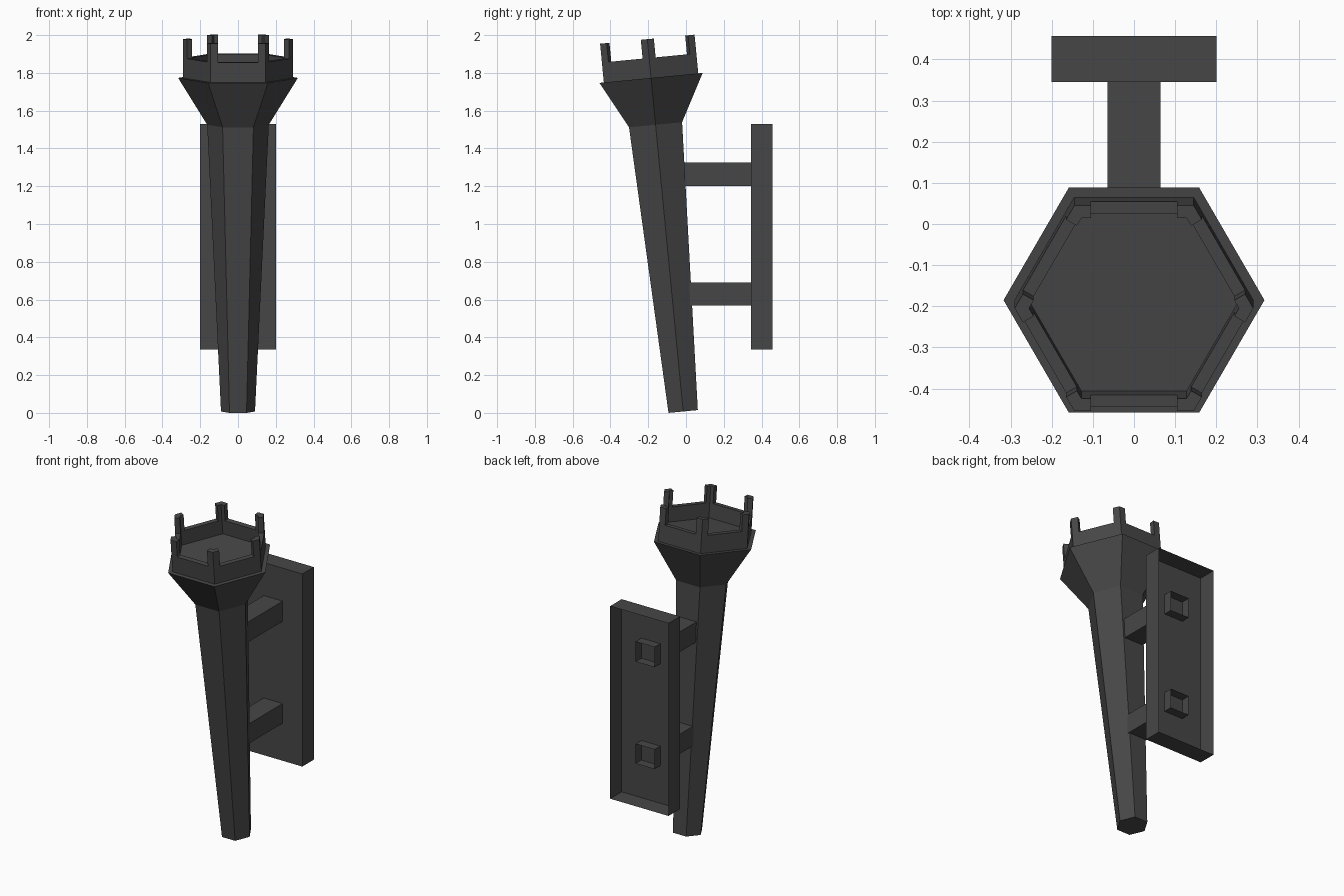
import bpy, bmesh, math
from mathutils import Matrix, Vector

cube = bpy.data.objects.get("Cube")
if cube:
    bpy.data.objects.remove(cube, do_unlink=True)

iron = bpy.data.materials.new("dark iron")
iron.use_nodes = True
colour = (0.062, 0.062, 0.062, 1)
iron.diffuse_color = colour
iron.node_tree.nodes["Principled BSDF"].inputs["Base Color"].default_value = colour

# The torch leans forward, away from the wall
LEAN = Matrix.Translation((0, -0.015, 0.0075)) @ Matrix.Rotation(math.radians(5.5), 4, "X")
RIM, INNER = 0.29, 0.255


def finish(name, bm, matrix=Matrix()):
    bmesh.ops.recalc_face_normals(bm, faces=bm.faces)
    bm.transform(matrix)
    mesh = bpy.data.meshes.new(name)
    bm.to_mesh(mesh)
    bm.free()
    mesh.materials.append(iron)
    obj = bpy.data.objects.new(name, mesh)
    bpy.context.collection.objects.link(obj)
    return obj


def corner(i, radius, z=0.0):
    a = i * math.tau / 6
    return Vector((radius * math.cos(a), radius * math.sin(a), z))


# Six-sided body: shaft, flare, ledge, rim wall and bowl floor
def torch_body():
    profile = [(0.09, 0), (0.163, 1.525), (0.317, 1.774), (RIM, 1.774),
               (RIM, 1.88), (INNER, 1.88), (INNER, 1.79)]
    bm = bmesh.new()
    rings = [[bm.verts.new(corner(i, r, z)) for i in range(6)] for r, z in profile]
    for low, high in zip(rings, rings[1:]):
        for i in range(6):
            j = (i + 1) % 6
            bm.faces.new((low[i], low[j], high[j], high[i]))
    bm.faces.new(rings[0])
    bm.faces.new(rings[-1])
    finish("torch_body", bm, LEAN)


# Angled prong wrapped round each corner of the rim
def prong(i, leg=0.04, bottom=1.88, top=1.98):
    outer, inner = corner(i, RIM), corner(i, INNER)
    wall = (RIM - INNER) * math.cos(math.pi / 6)
    ends = []
    for side in (-1, 1):
        along = (corner(i + side, RIM) - outer).normalized()
        inward = -(corner(i, 1) + corner(i + side, 1)).normalized()
        tip = outer + along * leg
        ends.append((tip, tip + inward * wall))
    (a, a_in), (b, b_in) = ends
    bm = bmesh.new()
    face = bm.faces.new([bm.verts.new(p) for p in (outer, b, b_in, inner, a_in, a)])
    solid = bmesh.ops.extrude_face_region(bm, geom=[face])
    new_verts = [v for v in solid["geom"] if isinstance(v, bmesh.types.BMVert)]
    bmesh.ops.translate(bm, verts=new_verts, vec=(0, 0, top - bottom))
    bmesh.ops.translate(bm, verts=bm.verts, vec=(0, 0, bottom))
    finish(f"rim_prong_{i + 1}", bm, LEAN)


# Box left open on the side towards the wall
def open_box(name, half_x, y0, y1, z0, z1):
    bm = bmesh.new()
    bmesh.ops.create_cube(bm, size=1)
    back = [f for f in bm.faces if f.calc_center_median().y > 0.4]
    bmesh.ops.recalc_face_normals(bm, faces=bm.faces)
    bmesh.ops.delete(bm, geom=back, context="FACES_ONLY")
    place = Matrix.Translation((0, (y0 + y1) / 2, (z0 + z1) / 2))
    size = Matrix.Diagonal((2 * half_x, y1 - y0, z1 - z0, 1))
    finish(name, bm, place @ size)


torch_body()
for i in range(6):
    prong(i)

# Wall bracket
open_box("wall_plate", 0.2, 0.345, 0.457, 0.335, 1.53)
open_box("lower_arm", 0.065, -0.02, 0.401, 0.568, 0.69)
open_box("upper_arm", 0.065, -0.06, 0.401, 1.2, 1.325)
